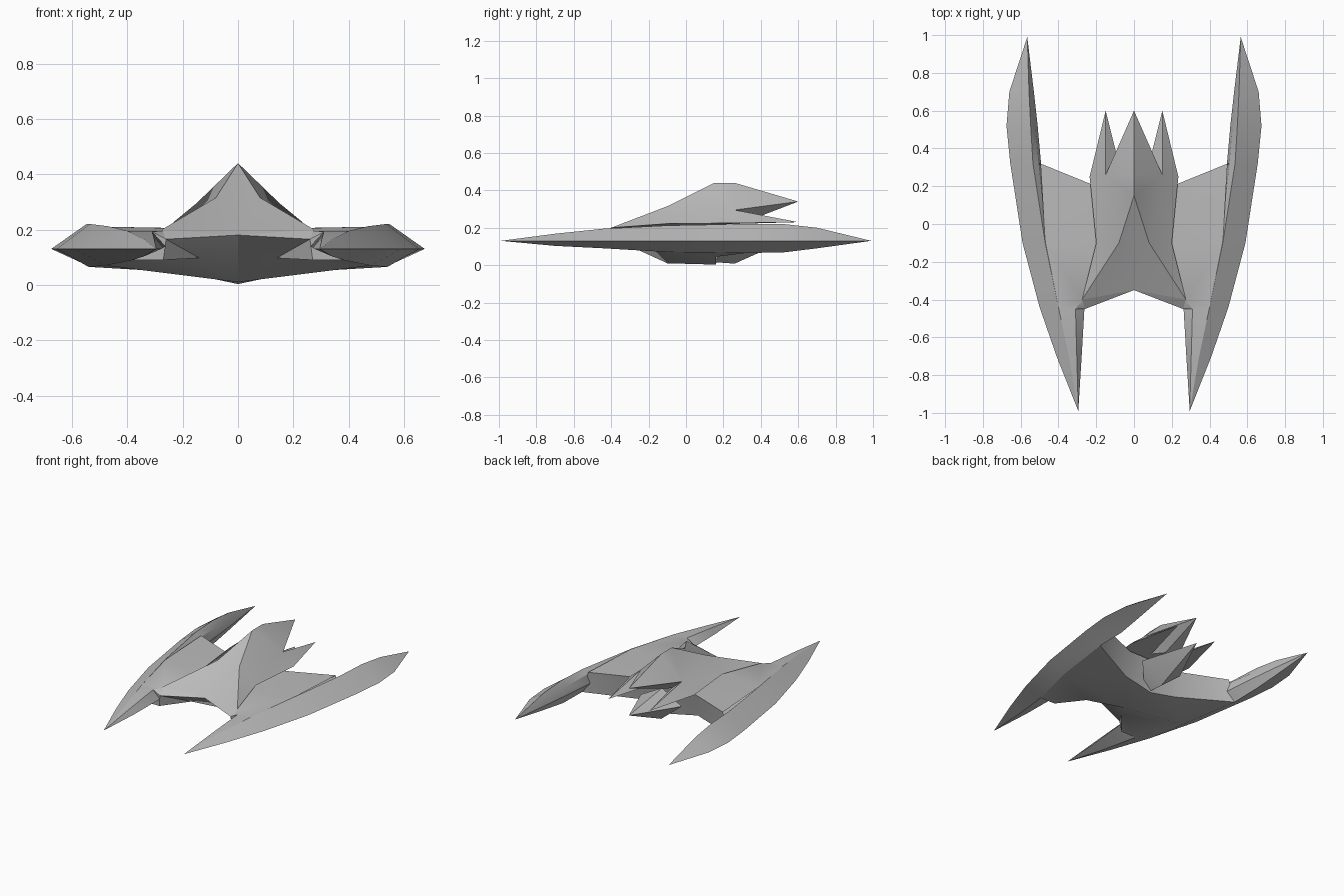
import bpy
import bmesh
from math import radians

default_cube = bpy.data.objects.get("Cube")
if default_cube:
    bpy.data.objects.remove(default_cube, do_unlink=True)

# Single hull colour
hull_grey = bpy.data.materials.new("hull_grey")
hull_grey.use_nodes = True
colour = (0.5, 0.5, 0.5, 1)
hull_grey.diffuse_color = colour
shader = next(n for n in hull_grey.node_tree.nodes if n.type == "BSDF_PRINCIPLED")
shader.inputs["Base Color"].default_value = colour


def finish(name, bm):
    """Mirror the left half across x, weld the seam and make the object."""
    half = bm.verts[:] + bm.edges[:] + bm.faces[:]
    copy = bmesh.ops.duplicate(bm, geom=half)["geom"]
    for item in copy:
        if isinstance(item, bmesh.types.BMVert):
            item.co.x = -item.co.x
    bmesh.ops.remove_doubles(bm, verts=bm.verts[:], dist=0.0005)
    bmesh.ops.dissolve_degenerate(bm, edges=bm.edges[:], dist=0.0005)
    bmesh.ops.triangulate(bm, faces=[f for f in bm.faces if len(f.verts) > 3])
    bmesh.ops.recalc_face_normals(bm, faces=bm.faces[:])
    mesh = bpy.data.meshes.new(name)
    bm.to_mesh(mesh)
    bm.free()
    mesh.materials.append(hull_grey)
    obj = bpy.data.objects.new(name, mesh)
    bpy.context.collection.objects.link(obj)
    bpy.ops.object.select_all(action="DESELECT")
    obj.select_set(True)
    bpy.context.view_layer.objects.active = obj
    bpy.ops.object.shade_smooth_by_angle(angle=radians(25))
    return obj


def build_panels(name, points, panels):
    """Build a half shell from named corners and panels listing the names."""
    bm = bmesh.new()
    corner = {key: bm.verts.new(co) for key, co in points.items()}
    for panel in panels:
        bm.faces.new([corner[key] for key in panel.split()])
    return finish(name, bm)


def build_blades(name, nose, stations, tail):
    """Loft a pointed crescent through five-sided sections along y."""
    bm = bmesh.new()
    rings = []
    for y, outer, crease, ridge, inner, keel in stations:
        section = ((outer, 0.13), crease, ridge, inner, keel)
        rings.append([bm.verts.new((x, y, z)) for x, z in section])
    first, last = bm.verts.new(nose), bm.verts.new(tail)
    for i in range(5):
        j = (i + 1) % 5
        bm.faces.new((first, rings[0][i], rings[0][j]))
        bm.faces.new((last, rings[-1][j], rings[-1][i]))
        for a, b in zip(rings, rings[1:]):
            bm.faces.new((a[i], b[i], b[j], a[j]))
    return finish(name, bm)


# Crescent blades: y, outer x, then crease, ridge, inner and keel as (x, z)
build_blades("side_blades", (0.295, -0.99, 0.13), [
    (-0.7, 0.41, (0.345, 0.168), (0.303, 0.165), (0.277, 0.13), (0.34, 0.103)),
    (-0.44, 0.50, (0.40, 0.195), (0.31, 0.192), (0.262, 0.14), (0.38, 0.09)),
    (-0.1, 0.59, (0.47, 0.212), (0.46, 0.20), (0.44, 0.13), (0.48, 0.07)),
    (0.32, 0.655, (0.535, 0.22), (0.505, 0.19), (0.492, 0.13), (0.54, 0.065)),
    (0.52, 0.675, (0.547, 0.22), (0.522, 0.18), (0.51, 0.13), (0.54, 0.068)),
    (0.7, 0.66, (0.556, 0.20), (0.54, 0.165), (0.53, 0.13), (0.55, 0.09)),
], (0.565, 0.99, 0.13))

# Wing slab between the blades, with its notched front and rising belly
build_panels("wing", {
    "brow": (0, -0.35, 0.18),
    "brow_end": (0.26, -0.45, 0.165),
    "ridge": (0.31, -0.45, 0.192),
    "root": (0.27, -0.4, 0.195),
    "crease_front": (0.40, -0.44, 0.195),
    "crease_back": (0.47, -0.1, 0.21),
    "deck_front": (0, -0.2, 0.2),
    "deck_back": (0, 0.2, 0.205),
    "trail_in": (0.2, 0.2, 0.205),
    "trail_out": (0.495, 0.32, 0.208),
    "lip_out": (0.27, -0.44, 0.09),
    "lip_in": (0.14, -0.29, 0.097),
    "keel_front": (0, -0.1, 0.01),
    "keel_back": (0, 0.16, 0.003),
    "belly_in": (0.2, 0.16, 0.045),
    "belly_out": (0.54, 0.32, 0.065),
    "belly_mid": (0.48, -0.1, 0.07),
    "belly_front": (0.38, -0.44, 0.09),
}, [
    "brow brow_end root deck_front",
    "brow_end ridge root",
    "root ridge crease_front crease_back",
    "deck_front root crease_back trail_in deck_back",
    "crease_back trail_out trail_in",
    "brow lip_in lip_out brow_end",
    "brow keel_front lip_in",
    "brow_end lip_out belly_front ridge",
    "lip_in belly_mid belly_front lip_out",
    "lip_in keel_front belly_mid",
    "keel_front belly_in belly_out belly_mid",
    "keel_front keel_back belly_in",
    "deck_back trail_in belly_in keel_back",
    "trail_in trail_out belly_out belly_in",
])

# Raised body with a central tail spike and two side spikes
build_panels("body", {
    "brow": (0, -0.35, 0.18),
    "brow_end": (0.26, -0.45, 0.165),
    "root": (0.275, -0.4, 0.2),
    "temple": (0.08, -0.1, 0.315),
    "peak": (0, 0.15, 0.44),
    "peak_back": (0, 0.26, 0.44),
    "shoulder": (0.15, 0.26, 0.295),
    "waist": (0.2, -0.1, 0.222),
    "hip": (0.235, 0.25, 0.225),
    "tail_tip": (0, 0.6, 0.34),
    "side_tip": (0.15, 0.6, 0.23),
    "crotch": (0.06, 0.24, 0.22),
    "tail_root": (0, 0.3, 0.225),
    "base": (0, -0.1, 0.2),
}, [
    "brow brow_end root temple",
    "brow temple peak",
    "temple root waist",
    "temple waist hip shoulder",
    "peak temple shoulder",
    "peak shoulder peak_back",
    "peak_back shoulder tail_tip",
    "shoulder tail_root tail_tip",
    "shoulder crotch tail_root",
    "shoulder hip side_tip",
    "shoulder side_tip crotch",
    "hip crotch side_tip",
    "base crotch hip waist",
    "base tail_root crotch",
    "base waist root",
    "base root brow_end brow",
])

# Lower tail spike under the body
build_panels("lower_tail", {
    "top": (0, 0.25, 0.21),
    "tip": (0, 0.6, 0.16),
    "flank": (0.15, 0.26, 0.13),
    "keel": (0, 0.26, 0.008),
    "front": (0, 0.1, 0.02),
}, [
    "top flank tip",
    "keel tip flank",
    "front keel flank",
    "front flank top",
])
